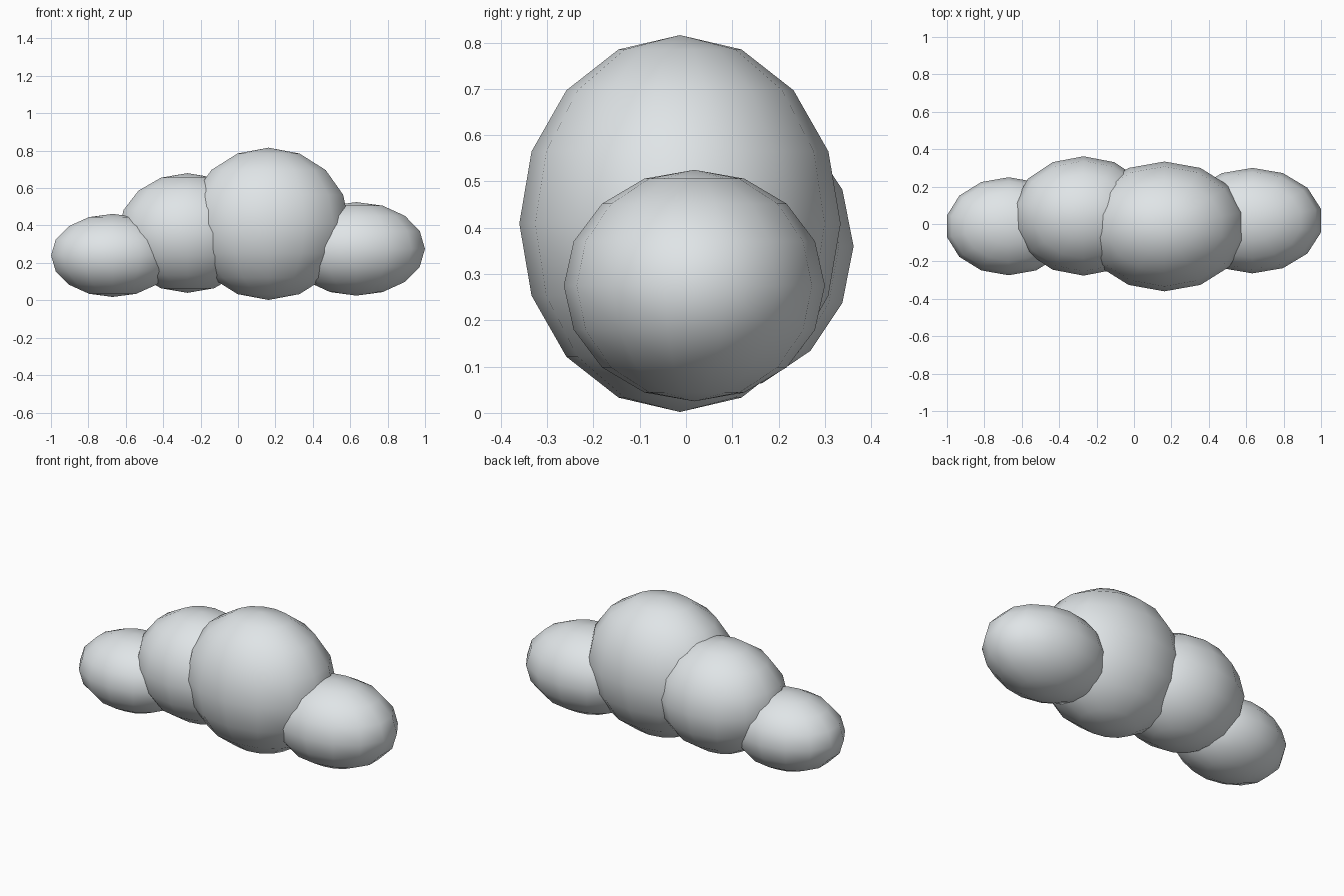
import bpy

if "Cube" in bpy.data.objects:
    bpy.data.objects.remove(bpy.data.objects["Cube"])

# One flat colour for the whole cloud
mat = bpy.data.materials.new("pale_grey")
mat.diffuse_color = (0.80, 0.84, 0.86, 1)
mat.use_nodes = True
mat.node_tree.nodes["Principled BSDF"].inputs["Base Color"].default_value = mat.diffuse_color


def puff(name, centre, radii):
    """Smooth ellipsoid: 14 segments, 8 rings, corners on the y axis."""
    bpy.ops.mesh.primitive_uv_sphere_add(segments=14, ring_count=8, radius=1, location=centre)
    ob = bpy.context.object
    ob.name = name
    ob.scale = radii
    bpy.ops.object.transform_apply(location=False, rotation=False, scale=True)
    bpy.ops.object.shade_smooth()
    ob.data.materials.append(mat)


# Four overlapping puffs, left to right
puff("left_puff", (-0.67, -0.012, 0.24), (0.338, 0.262, 0.222))
puff("left_middle_puff", (-0.27, 0.043, 0.36), (0.38, 0.319, 0.32))
puff("main_puff", (0.163, -0.013, 0.409), (0.443, 0.347, 0.407))
puff("right_puff", (0.633, 0.018, 0.275), (0.376, 0.282, 0.25))
